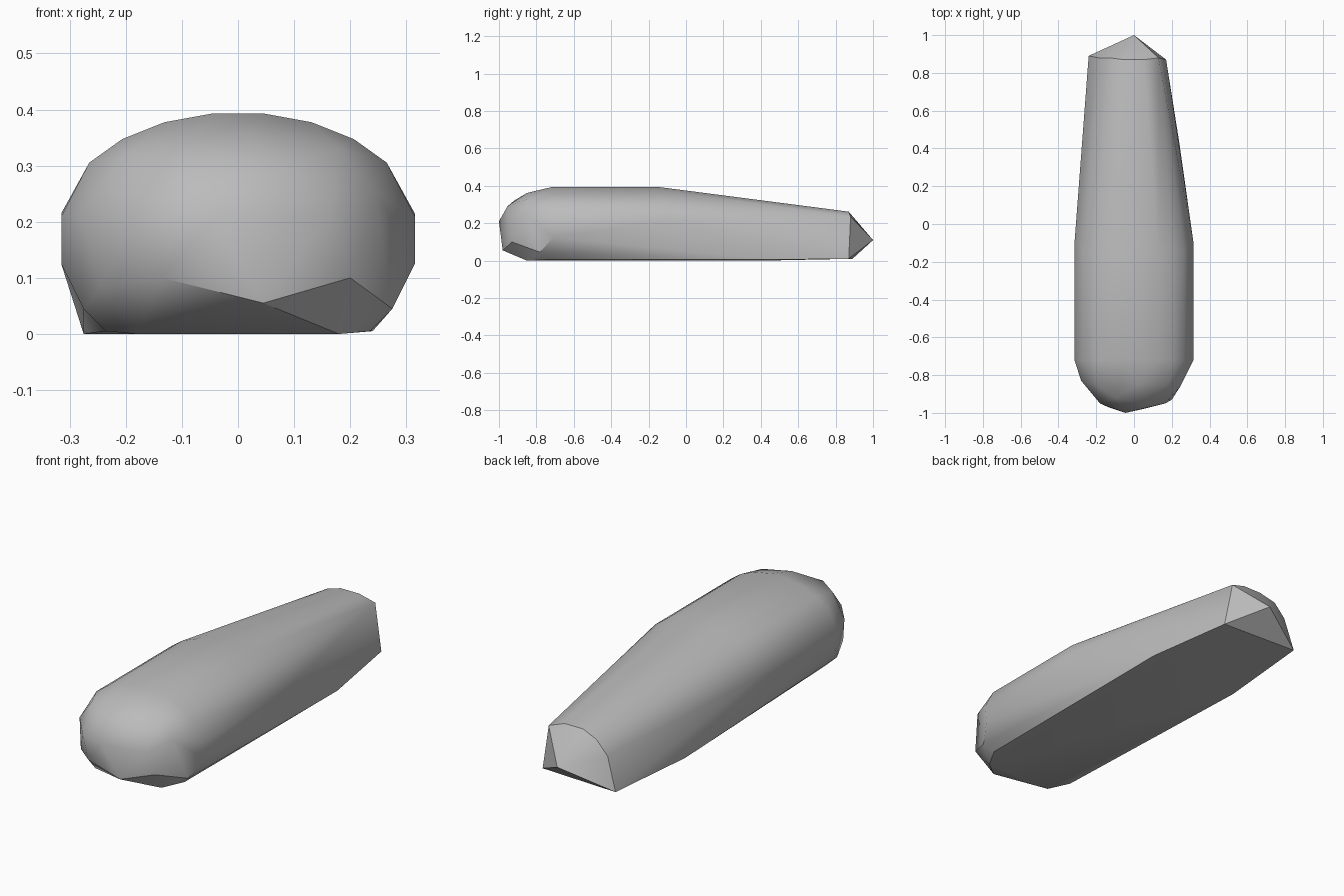
import bpy
import bmesh
import math

default_cube = bpy.data.objects.get("Cube")
if default_cube:
    bpy.data.objects.remove(default_cube, do_unlink=True)


def make_material(name, colour):
    material = bpy.data.materials.new(name)
    material.use_nodes = True
    material.diffuse_color = colour
    material.node_tree.nodes["Principled BSDF"].inputs["Base Color"].default_value = colour
    return material


def mirrored(points):
    """Return the points together with their mirror images across x."""
    return points + [(-x, y, z) for x, y, z in points]


def crown(y, half_width, middle, rise):
    """Return the upper arch of a body section, as corners on an ellipse."""
    angles = [math.pi * step / 11 for step in range(2, 10)]
    return [(half_width * math.cos(a), y, middle + rise * math.sin(a)) for a in angles]


def build_hull(name, points, material):
    """Wrap a convex faceted skin around the points."""
    bm = bmesh.new()
    for point in points:
        bm.verts.new(point)
    result = bmesh.ops.convex_hull(bm, input=bm.verts[:])
    unused = {item for item in result["geom_interior"] + result["geom_unused"]
              if isinstance(item, bmesh.types.BMVert)}
    bmesh.ops.delete(bm, geom=list(unused), context="VERTS")
    bmesh.ops.dissolve_limit(bm, angle_limit=math.radians(1),
                             verts=bm.verts[:], edges=bm.edges[:])
    bmesh.ops.recalc_face_normals(bm, faces=bm.faces[:])
    mesh = bpy.data.meshes.new(name)
    bm.to_mesh(mesh)
    bm.free()
    mesh.materials.append(material)
    body = bpy.data.objects.new(name, mesh)
    bpy.context.collection.objects.link(body)
    bpy.ops.object.select_all(action="DESELECT")
    body.select_set(True)
    bpy.context.view_layer.objects.active = body
    bpy.ops.object.shade_smooth_by_angle(angle=math.radians(30))
    return body


# Straight middle: arched top, upright flanks and a chamfered belly
middle = crown(-0.72, 0.315, 0.2, 0.195) + crown(-0.14, 0.315, 0.2, 0.195)
flanks = mirrored([(0.315, -0.72, 0.21), (0.315, -0.71, 0.125),
                   (0.315, -0.1, 0.215), (0.275, -0.78, 0.045),
                   (0.235, -0.75, 0.005), (0.18, -0.85, 0)])

# Irregular faceted nose
nose = [(-0.045, -1, 0.21), (0.165, -0.95, 0.21), (0.065, -0.955, 0.29),
        (0.245, -0.86, 0.255), (0.2, -0.93, 0.1), (0.045, -0.98, 0.055),
        (-0.135, -0.97, 0.1), (-0.245, -0.87, 0.085), (-0.18, -0.95, 0.21),
        (-0.28, -0.83, 0.215), (-0.1, -0.92, 0.32), (-0.2, -0.85, 0.32),
        (0.18, -0.85, 0.33), (0.02, -0.85, 0.362)]

# Tapered tail ending in a blunt point
tail = [(0.24, 0.43, 0.005), (-0.275, 0.4, 0), (0.17, 0.87, 0.01),
        (0.13, 0.88, 0.235), (0.05, 0.87, 0.262), (-0.05, 0.87, 0.262),
        (-0.13, 0.88, 0.235), (-0.19, 0.88, 0.17), (-0.24, 0.89, 0.01),
        (0, 1, 0.11)]

stone = make_material("grey stone", (0.5, 0.5, 0.5, 1))
build_hull("stone_body", middle + flanks + nose + tail, stone)
